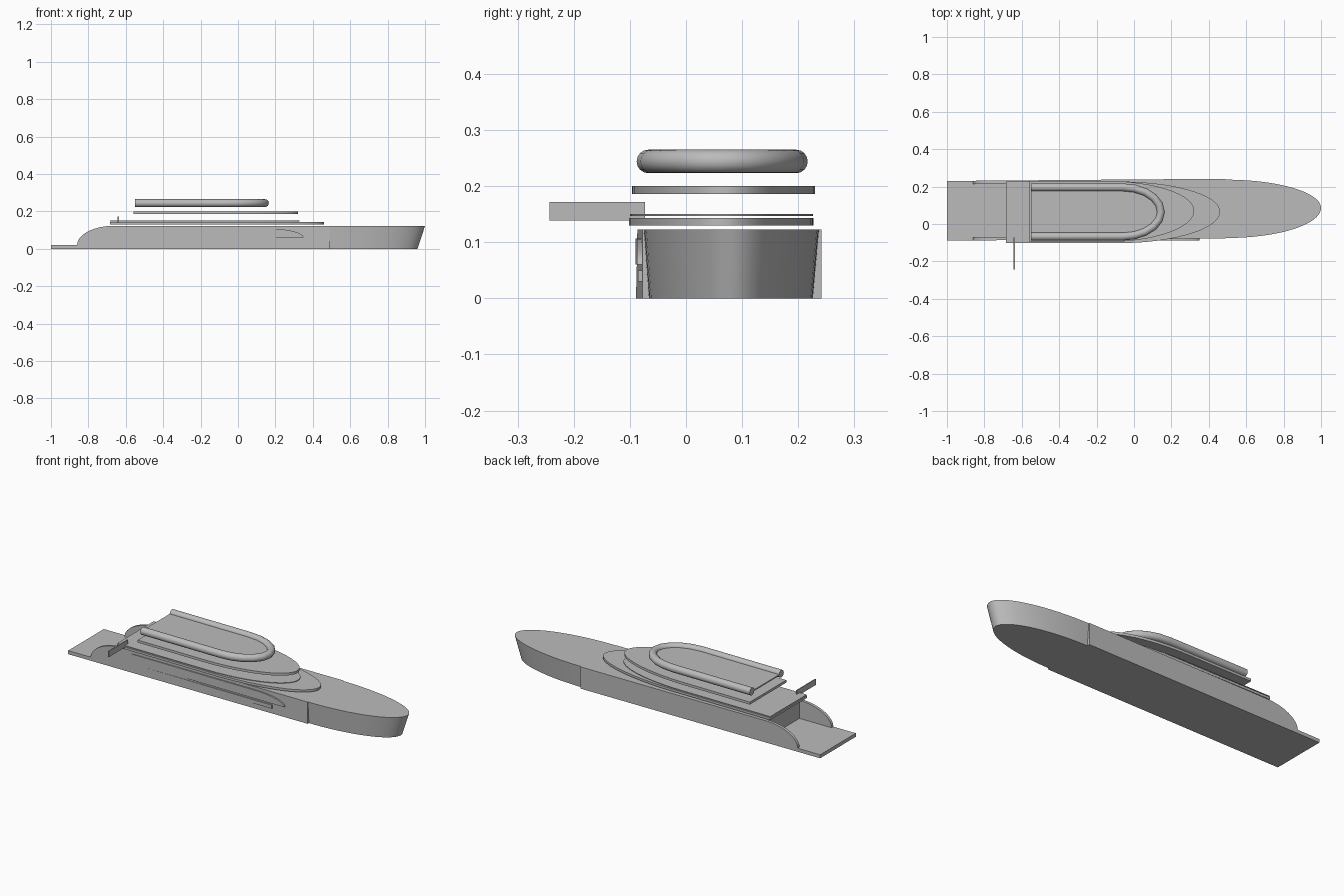
import bpy, bmesh, math

if "Cube" in bpy.data.objects:
    bpy.data.objects.remove(bpy.data.objects["Cube"])

paint = bpy.data.materials.new("plain_grey")
paint.diffuse_color = (0.5, 0.5, 0.5, 1)
paint.use_nodes = True
paint.node_tree.nodes["Principled BSDF"].inputs["Base Color"].default_value = paint.diffuse_color


def finish(obj, smooth=True):
    obj.data.materials.clear()
    obj.data.materials.append(paint)
    bpy.ops.object.select_all(action='DESELECT')
    obj.select_set(True)
    bpy.context.view_layer.objects.active = obj
    if smooth:
        bpy.ops.object.shade_smooth_by_angle(angle=math.radians(30))
    return obj


def loft(name, ring_a, ring_b):
    """Closed solid between two rings of equal length."""
    bm = bmesh.new()
    a = [bm.verts.new(p) for p in ring_a]
    b = [bm.verts.new(p) for p in ring_b]
    bm.faces.new(a)
    bm.faces.new(b)
    n = len(a)
    for i in range(n):
        j = (i + 1) % n
        bm.faces.new((a[i], a[j], b[j], b[i]))
    bmesh.ops.recalc_face_normals(bm, faces=bm.faces)
    mesh = bpy.data.meshes.new(name)
    bm.to_mesh(mesh)
    bm.free()
    obj = bpy.data.objects.new(name, mesh)
    bpy.context.collection.objects.link(obj)
    return finish(obj)


def slab(name, outline, z0, z1):
    return loft(name, [(x, y, z0) for x, y in outline], [(x, y, z1) for x, y in outline])


def side_plate(name, profile, y0, y1):
    """Profile in x, z; y0 and y1 are functions of x."""
    return loft(name, [(x, y0(x), z) for x, z in profile], [(x, y1(x), z) for x, z in profile])


def nose(x0, tip, y0, y1, tip_y, steps=40):
    """Rounded front from (x0, y0) round the tip to (x0, y1)."""
    pts = []
    for i in range(steps + 1):
        t = -math.pi / 2 + math.pi * i / steps
        s = math.sin(t)
        y = tip_y + s * ((y1 - tip_y) if s > 0 else (tip_y - y0))
        pts.append((x0 + (tip - x0) * math.cos(t), y))
    return pts


# Hull sides run at a slight angle
def right_side(x):
    return -0.089 + 0.008 * (x + 1)


def left_side(x):
    return 0.230 + 0.008 * (x + 1)


def block(name, x0, x1, z0, z1):
    slab(name, [(x0, right_side(x0)), (x1, right_side(x1)),
                (x1, left_side(x1)), (x0, left_side(x0))], z0, z1)


# Main hull, stern floor and swim platform
block("main_hull", -0.66, 0.49, 0.0, 0.123)
block("swim_platform", -1.0, -0.66, 0.0, 0.02)

# Curved stern walls beside the open well
curve = [(-0.66 - 0.20 * math.cos(t), 0.02 + 0.103 * math.sin(t))
         for t in [math.pi / 2 * i / 16 for i in range(17)]]
wall = curve + [(-0.66, 0.02)]
side_plate("stern_wall_right", wall, right_side, lambda x: right_side(x) + 0.016)
side_plate("stern_wall_left", wall, left_side, lambda x: left_side(x) - 0.016)

# Raked bow
top = nose(0.49, 1.0, -0.075, 0.237, 0.086)
low = nose(0.49, 0.96, -0.066, 0.226, 0.084)
loft("bow", [(x, y, 0.0) for x, y in low], [(x, y, 0.123) for x, y in top])

# Pointed side fin and lower ledge on the right side
fin = [(-0.6, 0.06), (0.35, 0.06)]
fin += [(0.17 + 0.18 * math.cos(t), 0.06 + 0.047 * math.sin(t))
        for t in [math.pi / 2 * i / 12 for i in range(1, 13)]]
fin += [(-0.6, 0.107)]
side_plate("side_fin", fin, lambda x: -0.088 + 0.003 * x, lambda x: -0.074)
ledge = [(-0.5, 0.03), (0.27, 0.03), (0.27, 0.05), (-0.5, 0.05)]
side_plate("side_ledge", ledge, lambda x: -0.0855, lambda x: -0.074)


# Floating decks
def deck(name, rear, start, tip, y0, y1, z0, z1):
    slab(name, [(rear, y1), (rear, y0)] + nose(start, tip, y0, y1, (y0 + y1) / 2 + 0.004), z0, z1)


deck("lower_deck", -0.685, -0.08, 0.46, -0.102, 0.227, 0.130, 0.143)
deck("lower_deck_cover", -0.685, -0.12, 0.33, -0.100, 0.226, 0.147, 0.150)
deck("upper_deck", -0.56, -0.15, 0.322, -0.096, 0.230, 0.186, 0.200)

# Roof with a round tube rim
path = [(-0.55, -0.067)] + nose(-0.06, 0.144, -0.067, 0.196, 0.0645, 10) + [(-0.55, 0.196)]
slab("roof_panel", path, 0.240, 0.247)
data = bpy.data.curves.new("roof_rim", 'CURVE')
data.dimensions = '3D'
data.bevel_depth = 0.021
data.bevel_resolution = 6
data.use_fill_caps = True
line = data.splines.new('POLY')
line.points.add(len(path) - 1)
for point, (x, y) in zip(line.points, path):
    point.co = (x, y, 0.244, 1)
rim = bpy.data.objects.new("roof_rim", data)
bpy.context.collection.objects.link(rim)
bpy.context.view_layer.objects.active = rim
bpy.ops.object.select_all(action='DESELECT')
rim.select_set(True)
bpy.ops.object.convert(target='MESH')
finish(bpy.context.view_layer.objects.active)

# Boarding plank reaching out on the right side
slab("boarding_plank", [(-0.643, -0.243), (-0.637, -0.243), (-0.637, -0.073), (-0.643, -0.073)],
     0.139, 0.172)
